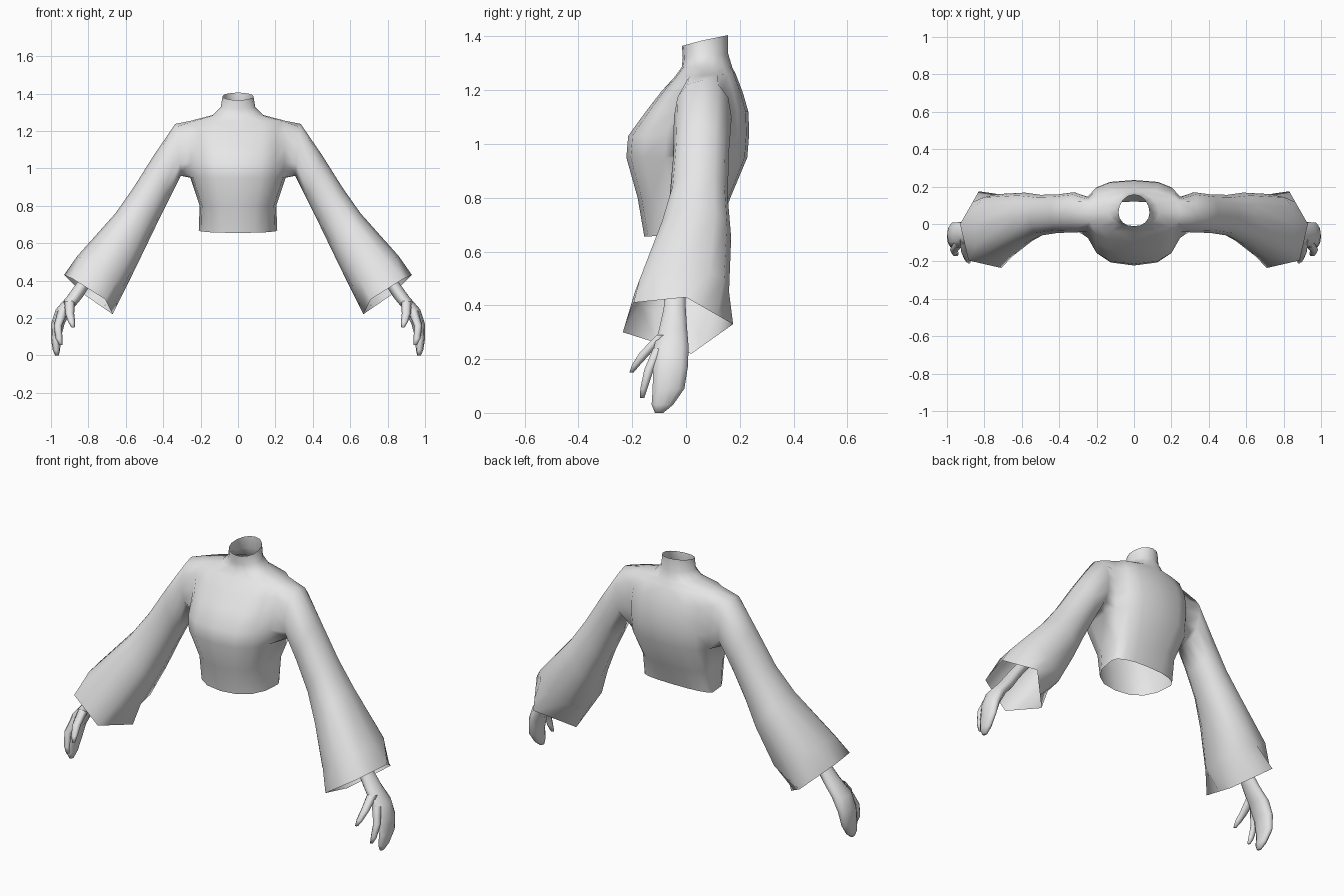
import bpy, bmesh, math
from mathutils import Vector

if "Cube" in bpy.data.objects:
    bpy.data.objects.remove(bpy.data.objects["Cube"])

grey = bpy.data.materials.new("plain_grey")
grey.diffuse_color = (0.8, 0.8, 0.8, 1)
grey.use_nodes = True
grey.node_tree.nodes["Principled BSDF"].inputs["Base Color"].default_value = grey.diffuse_color


def spow(v, p):
    """Signed power, used to make ellipses more or less boxy."""
    return math.copysign(abs(v) ** p, v)


def bridge(bm, a, b, closed=True):
    n = len(a)
    for i in range(n if closed else n - 1):
        k = (i + 1) % n
        bm.faces.new((a[i], a[k], b[k], b[i]))


def finish(bm, name):
    """Turn a right-hand half into a mirrored smooth object."""
    bmesh.ops.recalc_face_normals(bm, faces=bm.faces[:])
    for f in bm.faces:
        f.smooth = True
    me = bpy.data.meshes.new(name)
    bm.to_mesh(me)
    bm.free()
    me.materials.append(grey)
    ob = bpy.data.objects.new(name, me)
    bpy.context.collection.objects.link(ob)
    mod = ob.modifiers.new("mirror", 'MIRROR')
    mod.use_clip = True
    mod.merge_threshold = 0.001
    return ob


# ---- Top: torso half, with an armhole that flows into the sleeve ----
bm = bmesh.new()
MID, SEG = 0.06, 8
# front z, back z, half width, front y, back y, boxiness
ROWS = [
    (0.655, 0.68, 0.21, -0.155, 0.12, 0.85),
    (0.80, 0.80, 0.205, -0.18, 0.165, 0.8),
    (0.95, 0.95, 0.255, -0.222, 0.228, 0.75),
    (1.03, 1.04, 0.262, -0.215, 0.235, 0.75),
    (1.12, 1.12, 0.265, -0.15, 0.232, 0.75),
    (1.195, 1.19, 0.265, -0.092, 0.212, 0.75),
    (1.25, 1.26, 0.25, -0.042, 0.185, 0.8),
    (1.285, 1.285, 0.135, -0.016, 0.172, 0.95),
    (1.32, 1.335, 0.092, -0.012, 0.157, 1.0),
    (1.365, 1.405, 0.083, -0.015, 0.157, 1.0),
]
rows = []
for zf, zb, w, yf, yb, p in ROWS:
    ring = []
    for j in range(SEG + 1):
        t = math.pi * j / SEG
        c = spow(math.cos(t), p)
        y = MID - c * (MID - yf if c > 0 else yb - MID)
        z = zf + (zb - zf) * (1 - math.cos(t)) / 2
        ring.append(bm.verts.new((w * abs(math.sin(t)) ** p, y, z)))
    rows.append(ring)
for r in range(len(rows) - 1):
    for j in range(SEG):
        if 2 <= r < 6 and j in (3, 4):
            continue  # armhole
        bm.faces.new((rows[r][j], rows[r][j + 1], rows[r + 1][j + 1], rows[r + 1][j]))

# Armhole edge, from the top over the front to the bottom and up the back
hole = [rows[6][4]] + [rows[r][3] for r in range(6, 1, -1)]
hole += [rows[2][4]] + [rows[r][5] for r in range(2, 7)]

# Sleeve rings: top (x, z), bottom (x, z), front y, back y, boxiness
SLEEVE = [
    (0.335, 1.238, 0.305, 0.96, -0.045, 0.17, 0.9),
    (0.45, 1.07, 0.37, 0.83, -0.048, 0.158, 0.9),
    (0.56, 0.895, 0.44, 0.69, -0.062, 0.156, 0.9),
    (0.655, 0.76, 0.51, 0.545, -0.105, 0.168, 0.85),
    (0.86, 0.53, 0.595, 0.37, -0.19, 0.16, 0.75),
]
prev = hole
for tx, tz, bx, bz, yf, yb, p in SLEEVE:
    ring = []
    for i in range(12):
        a = 2 * math.pi * i / 12
        u, s = spow(math.cos(a), p), spow(math.sin(a), p)
        ring.append(bm.verts.new(((tx + bx) / 2 + u * (tx - bx) / 2,
                                  (yf + yb) / 2 - s * (yb - yf) / 2,
                                  (tz + bz) / 2 + u * (tz - bz) / 2)))
    bridge(bm, prev, ring)
    prev = ring

# Five-cornered flared cuff
corners = [Vector(c) for c in ((0.93, 0.0, 0.43), (0.885, -0.195, 0.41), (0.71, -0.235, 0.30),
                               (0.67, 0.02, 0.22), (0.83, 0.175, 0.33))]
cuff = []
for k, steps in enumerate((2, 2, 2, 3, 3)):
    for s in range(steps):
        cuff.append(bm.verts.new(corners[k].lerp(corners[(k + 1) % 5], s / steps)))
bridge(bm, prev, cuff)
finish(bm, "sweater")


# ---- Hands: forearm with palm, index finger and thumb ----
def limb(name, rings, sides):
    """Loft of level rings: x, y, z, half thickness in x, half width in y."""
    bm = bmesh.new()
    prev = None
    for x, y, z, tx, ty in rings:
        ring = [bm.verts.new((x + tx * math.cos(2 * math.pi * i / sides),
                              y + ty * math.sin(2 * math.pi * i / sides), z))
                for i in range(sides)]
        if prev:
            bridge(bm, prev, ring)
        prev = ring
    bm.faces.new(prev)
    finish(bm, name)


limb("hand", [
    (0.735, -0.04, 0.50, 0.04, 0.04),
    (0.82, -0.042, 0.39, 0.04, 0.043),
    (0.875, -0.048, 0.31, 0.043, 0.055),
    (0.93, -0.055, 0.245, 0.045, 0.068),
    (0.963, -0.058, 0.17, 0.036, 0.068),
    (0.974, -0.065, 0.09, 0.026, 0.062),
    (0.971, -0.088, 0.03, 0.02, 0.042),
    (0.968, -0.10, 0.0, 0.01, 0.016),
], 10)
limb("index_finger", [
    (0.935, -0.10, 0.24, 0.028, 0.026),
    (0.963, -0.138, 0.16, 0.022, 0.02),
    (0.957, -0.157, 0.09, 0.018, 0.015),
    (0.947, -0.163, 0.055, 0.009, 0.009),
], 6)
limb("thumb", [
    (0.90, -0.085, 0.29, 0.03, 0.028),
    (0.90, -0.15, 0.225, 0.024, 0.025),
    (0.89, -0.185, 0.18, 0.019, 0.018),
    (0.882, -0.203, 0.15, 0.009, 0.009),
], 6)
